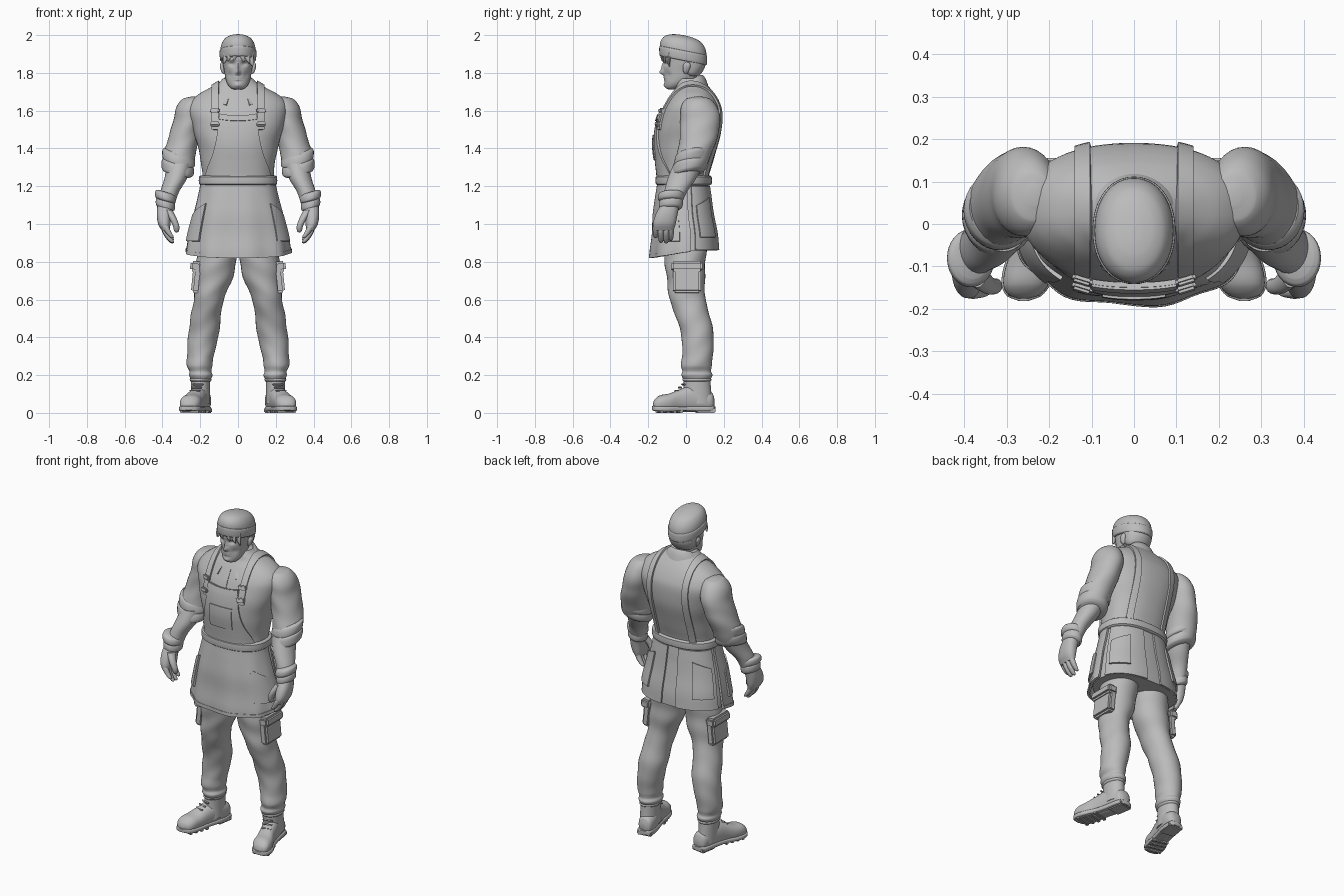
import bpy, bmesh, math
from mathutils import Matrix, Vector

MAT = bpy.data.materials.new("plain grey")
MAT.diffuse_color = (0.5, 0.5, 0.5, 1)
P = 2.3  # squareness of the torso cross-section


def finish(name, bm):
    bmesh.ops.recalc_face_normals(bm, faces=bm.faces)
    me = bpy.data.meshes.new(name)
    bm.to_mesh(me)
    bm.free()
    me.materials.append(MAT)
    ob = bpy.data.objects.new(name, me)
    bpy.context.collection.objects.link(ob)
    return ob


def sample(rows, t):
    """Smooth interpolation of (key, values...) rows."""
    rows = sorted(rows)
    if t <= rows[0][0]:
        return rows[0][1:]
    if t >= rows[-1][0]:
        return rows[-1][1:]
    i = max(k for k in range(len(rows) - 1) if rows[k][0] <= t)
    a, b = rows[i], rows[i + 1]
    lo, hi = rows[max(i - 1, 0)], rows[min(i + 2, len(rows) - 1)]
    h = b[0] - a[0]
    s = (t - a[0]) / h
    out = []
    for k in range(1, len(a)):
        m0 = (b[k] - lo[k]) / (b[0] - lo[0]) * h
        m1 = (hi[k] - a[k]) / (hi[0] - a[0]) * h
        out.append((2*s**3 - 3*s*s + 1)*a[k] + (s**3 - 2*s*s + s)*m0
                   + (3*s*s - 2*s**3)*b[k] + (s**3 - s*s)*m1)
    return out


def spow(v, e):
    return math.copysign(abs(v) ** e, v)


def loft(name, rows, side=1, axis="z", p=2.0, n=32, sub=4, amp=0, freq=60, fn=None):
    """Skin of rings (key, centre, centre, radius, radius) along z or y."""
    rows = sorted(rows)
    ts = [a[0] + (b[0] - a[0]) * k / sub for a, b in zip(rows, rows[1:]) for k in range(sub)]
    bm, rings = bmesh.new(), []
    for t in ts + [rows[-1][0]]:
        c1, c2, r1, r2 = sample(rows, t)
        ring = []
        for k in range(n):
            a = math.tau * k / n
            w = 1 + amp * math.sin(t * freq + 2.2 * math.sin(a + 0.8) + math.sin(2 * a))
            u = c1 + max(r1, .001) * w * spow(math.sin(a), 2 / p)
            v = c2 - max(r2, .001) * w * spow(math.cos(a), 2 / p)
            co = (u, v, t) if axis == "z" else (u, t, v)
            co = fn(*co) if fn else co
            ring.append(bm.verts.new((co[0] * side, co[1], co[2])))
        rings.append(ring)
    for r, q in zip(rings, rings[1:]):
        for k in range(n):
            bm.faces.new((r[k], r[(k+1) % n], q[(k+1) % n], q[k]))
    bm.faces.new(rings[0])
    bm.faces.new(rings[-1])
    return finish(name, bm)


def plate(name, fn, nu=20, nv=16, thick=0.01, side=1):
    """Thick sheet from fn(u, v)."""
    bm = bmesh.new()
    g = []
    for i in range(nu + 1):
        g.append([])
        for j in range(nv + 1):
            x, y, z = fn(i / nu, j / nv)
            g[i].append(bm.verts.new((x * side, y, z)))
    for i in range(nu):
        for j in range(nv):
            bm.faces.new((g[i][j], g[i+1][j], g[i+1][j+1], g[i][j+1]))
    bmesh.ops.recalc_face_normals(bm, faces=bm.faces)
    bmesh.ops.solidify(bm, geom=bm.faces[:], thickness=thick)
    return finish(name, bm)


def box(name, c, d, rot=(0, 0, 0), side=1, bevel=0.006):
    bm = bmesh.new()
    bmesh.ops.create_cube(bm, size=1)
    bmesh.ops.scale(bm, vec=d, verts=bm.verts)
    bmesh.ops.bevel(bm, geom=bm.edges[:], offset=bevel, segments=2, affect="EDGES")
    for k, ax in enumerate("XYZ"):
        bmesh.ops.rotate(bm, matrix=Matrix.Rotation(rot[k], 3, ax), verts=bm.verts)
    bmesh.ops.translate(bm, vec=c, verts=bm.verts)
    bmesh.ops.scale(bm, vec=(side, 1, 1), verts=bm.verts)
    return finish(name, bm)


# jacket
TORSO = [(.86, 0, 0, .255, .168), (.95, 0, 0, .243, .16), (1.05, 0, -.01, .222, .15),
         (1.15, 0, -.012, .2, .138), (1.23, 0, -.012, .188, .13), (1.32, 0, -.005, .195, .145),
         (1.42, 0, .005, .215, .165), (1.52, 0, .02, .245, .17), (1.6, 0, .031, .265, .157),
         (1.65, 0, .036, .25, .136), (1.69, 0, .037, .205, .113), (1.72, 0, .035, .15, .092),
         (1.75, 0, .025, .1, .075), (1.77, 0, .02, .08, .06)]
loft("jacket", TORSO, p=P, n=64, amp=.006, freq=45)


def around(a, z, off):
    """Point on the torso at an angle from the front (degrees)."""
    _, cy, rx, ry = sample(TORSO, z)
    a = math.radians(a)
    return ((rx + off) * spow(math.sin(a), 2 / P), cy - (ry + off) * spow(math.cos(a), 2 / P), z)


def depth(x, z, back=False):
    """Torso y at a given x and z."""
    _, cy, rx, ry = sample(TORSO, z)
    d = ry * max(0, 1 - min(1, abs(x) / rx) ** P) ** (1 / P)
    return cy + d if back else cy - d


def crown(x):
    """Height where the shoulder line passes x."""
    lo, hi = 1.62, 1.77
    for _ in range(30):
        m = (lo + hi) / 2
        lo, hi = (m, hi) if sample(TORSO, m)[2] > x else (lo, m)
    return lo


# apron
BIB = [(1.22, .18), (1.28, .168), (1.36, .135), (1.46, .112), (1.575, .1)]


def bib(u, v):
    z = 1.22 + .355 * v
    x = (2 * u - 1) * sample(BIB, z)[0]
    return x, depth(x, z) - .014, z + .01 * (x / .1) ** 2 * v


def skirt(u, v):
    a = (2 * u - 1) * 96
    lo = .82 + .035 * (abs(a) / 96) ** 2
    ripple = .005 * (1 - v) * math.sin(a * .16)
    return around(a, lo + (1.235 - lo) * v, .010 + .013 * (1 - v) + ripple)


plate("apron_bib", bib, thick=.012)
plate("bib_top_hem", lambda u, v: (lambda q: (q[0], q[1] - .006, q[2]))(bib(u, .92 + .08 * v)), nv=2)
plate("bib_pocket", lambda u, v: (.15 * (u - .5), depth(.15 * (u - .5), 1.34 + .13 * v) - .02, 1.34 + .13 * v))
plate("apron_skirt", skirt, nu=48, nv=20, thick=.012)
plate("apron_hem", lambda u, v: (lambda q: (q[0] * 1.012, q[1] * 1.012, q[2]))(skirt(u, .05 * v)), nu=48, nv=2)
loft("waistband", [(z, 0, -.012, .188 + o, .13 + o) for z, o in
                   ((1.205, .008), (1.212, .018), (1.25, .018), (1.257, .008))], p=P, n=64, sub=2)


def strap(u, v):
    x = .122 + (u - .5) * .036
    zc, back = crown(x), v > .3
    t, z0 = ((1 - v) / .7, 1.23) if back else (v / .3, 1.5)
    e = math.sin(math.pi / 2 * t)
    z = z0 + (zc - z0) * e
    return x, depth(x, z, back) + (.012 if back else -.012) * (1 - e ** 8), z + .012 * e ** 4


def collar(u, v):
    th = math.radians(-157 + 314 * u)
    s = ((1 - math.cos(th)) / 2) ** 1.5
    x0, y0, z0 = .077 * math.sin(th), .015 + .072 * math.cos(th), 1.79 - .1 * s
    x1 = (.115 + .045 * s) * math.sin(th)
    y1, z1 = .02 + (.1 + .05 * s) * math.cos(th), 1.725 - .1 * s
    return x0 + (x1 - x0) * v, y0 + (y1 - y0) * v, z0 + (z1 - z0) * v + .012 * math.sin(math.pi * v)


plate("collar", collar, nu=40, nv=6)
plate("shirt_placket", lambda u, v: (.03 * (u - .5), depth(0, 1.56 + .11 * v) - .003, 1.56 + .11 * v), nu=2)

# neck and head with sculpted face
loft("neck", [(1.62, 0, .01, .07, .065), (1.7, 0, 0, .062, .06), (1.8, 0, -.005, .062, .06)])
FACE = [(0, 1.803, .011, .014, -.022), (0, 1.83, .008, .022, -.012), (0, 1.775, .02, .005, -.005),
        (0, 1.764, .018, .005, -.005), (0, 1.735, .02, .012, -.008), (.033, 1.847, .016, .011, .012),
        (-.033, 1.847, .016, .011, .012), (.035, 1.87, .025, .008, -.006), (-.035, 1.87, .025, .008, -.006),
        (.045, 1.79, .014, .018, .007), (-.045, 1.79, .014, .018, .007)]


def face(x, y, z):
    if y < -.03:
        y += sum(d * math.exp(-((x - a) / s) ** 2 - ((z - b) / t) ** 2) for a, b, s, t, d in FACE)
    return x, y, z


loft("head", [(1.712, 0, -.075, .02, .018), (1.72, 0, -.07, .038, .036), (1.74, 0, -.055, .055, .056),
              (1.77, 0, -.033, .066, .08), (1.81, 0, -.02, .073, .097), (1.85, 0, -.013, .08, .106),
              (1.9, 0, -.012, .083, .112), (1.95, 0, -.012, .07, .09)], p=2.2, n=72, sub=9, fn=face)
loft("hair_back", [(1.785, 0, .03, .06, .04), (1.8, 0, .022, .074, .062), (1.84, 0, .022, .085, .08),
                   (1.89, 0, .02, .088, .085)], amp=.012)
for i, (x, zt, dx) in enumerate(((-.06, 1.85, -.015), (-.035, 1.862, -.02), (-.01, 1.865, -.012),
                                 (.018, 1.86, .012), (.042, 1.85, .018), (.065, 1.835, .012))):
    y = -.125 + 9 * x * x
    loft(f"fringe_lock_{i}", [(zt, x + dx, y - .002, .003, .003), (zt + .02, x + dx * .6, y - .004, .012, .007),
                              (1.91, x, y, .017, .01)], n=10)


# knit cap, sloping down to the back
def slope(x, y, z):
    return x, y, z - .2 * y


CAP = [(1.865, 0, -.015, .088, .118), (1.9, 0, -.015, .093, .123), (1.94, 0, -.015, .09, .12),
       (1.972, 0, -.013, .074, .1), (1.988, 0, -.01, .05, .07), (1.995, 0, -.01, .022, .035), (1.997, 0, -.01, .003, .003)]
loft("cap", CAP, p=2.1, n=48, fn=slope)
loft("cap_band", [(1.862, 0, -.015, .09, .12), (1.867, 0, -.015, .095, .125), (1.913, 0, -.015, .097, .126),
                  (1.918, 0, -.015, .09, .12)], p=2.1, n=48, fn=slope)

for s, tag in ((1, "left_"), (-1, "right_")):
    # apron details
    plate(tag + "strap", strap, nu=4, nv=60, thick=.01, side=s)
    for z in (1.53, 1.6):
        box(f"{tag}buckle_{z}", (.122, depth(.122, z) - .018, z), (.05, .02, .026), (-.3, 0, .3), s)
    plate(tag + "apron_pocket", lambda u, v: around(46 + 36*u, .91 + (.2 - .06*u)*v, .03 - .008*v), thick=.014, side=s)
    plate(tag + "back_panel", lambda u, v: around(104 + 68*u, .862 + .34*v, .01), thick=.01, side=s)
    plate(tag + "back_pocket", lambda u, v: around(112 + 36*u, .93 + (.17 + .04*u)*v, .019), thick=.01, side=s)
    loft(tag + "ear", [(1.795, .075, .0, .005, .008), (1.81, .08, .0, .01, .015), (1.84, .084, .005, .012, .02),
                       (1.855, .085, .005, .005, .01)], s, n=16)
    # arm
    loft(tag + "sleeve", [(1.674, .235, .065, .015, .02), (1.664, .24, .065, .05, .06), (1.62, .25, .07, .075, .095),
                          (1.55, .262, .075, .08, .106), (1.48, .28, .07, .082, .102), (1.42, .297, .058, .083, .096),
                          (1.36, .31, .04, .085, .09), (1.3, .318, .02, .075, .085)], s, amp=.015, freq=50, sub=6)
    for i, (z, x, y, r) in enumerate(((1.345, .314, .033, .085), (1.295, .32, .018, .084))):
        loft(f"{tag}rolled_cuff_{i}", [(z - .035, x + .004, y - .008, r - .012, r - .006), (z - .022, x, y - .004, r, r + .006),
                                       (z + .02, x, y + .004, r, r + .006), (z + .033, x, y + .006, r - .012, r - .006)],
             s, amp=.012, fn=lambda x, y, z: (x, y, z + .25 * (x - .31) + .15 * y))
    loft(tag + "forearm", [(1.32, .308, .015, .066, .08), (1.24, .33, -.022, .06, .075), (1.17, .362, -.055, .05, .06),
                           (1.1, .38, -.075, .044, .05)], s)
    # glove
    for i, (z, g) in enumerate(((1.145, .004), (1.105, 0))):
        loft(f"{tag}glove_cuff_{i}", [(z - .025, .386, -.084, .042, .054), (z - .015, .385, -.082, .05 + g, .062 + g),
                                      (z + .015, .383, -.078, .05 + g, .062 + g), (z + .025, .38, -.074, .042, .054)],
             s, fn=lambda x, y, z: (x, y, z + .3 * (x - .385)))
    loft(tag + "palm", [(1.1, .387, -.085, .04, .05), (1.05, .392, -.103, .038, .058), (1.0, .39, -.115, .033, .06),
                        (.965, .383, -.118, .02, .052)], s, p=2.4)
    for i, (y, tip) in enumerate(((-.16, .925), (-.133, .9), (-.105, .897), (-.08, .912))):
        loft(f"{tag}finger_{i}", [(tip, .348, y, .003, .003), (tip + .005, .35, y, .011, .01), (tip + .03, .368, y, .016, .015),
                                  (tip + .06, .383, y, .018, .016), (1.0, .39, y + .005, .018, .016)], s, n=14)
    loft(tag + "thumb", [(.955, .325, -.142, .003, .003), (.962, .325, -.142, .012, .013), (.99, .328, -.147, .017, .018),
                         (1.03, .345, -.143, .02, .022), (1.075, .37, -.12, .022, .03)], s, n=16)
    # trouser leg with cargo pocket
    loft(tag + "trouser_leg", [(.92, .1, 0, .098, .115), (.8, .115, -.005, .106, .108), (.7, .13, 0, .097, .1),
                               (.6, .155, .008, .079, .095), (.5, .172, .04, .08, .09), (.4, .184, .062, .08, .085),
                               (.3, .2, .06, .07, .081), (.25, .202, .056, .068, .082), (.22, .2, .056, .058, .076),
                               (.2, .198, .056, .062, .082), (.175, .198, .056, .052, .07)], s, amp=.022, freq=48, sub=6)
    box(tag + "cargo_pocket", (.218, .005, .705), (.05, .15, .14), (0, -.1, 0), s, .012)
    box(tag + "pocket_flap", (.222, .005, .775), (.062, .165, .055), (0, -.1, 0), s, .012)
    # boot
    loft(tag + "boot_shaft", [(.05, .197, .06, .05, .08), (.12, .198, .06, .05, .073), (.19, .198, .058, .052, .07)], s)
    loft(tag + "boot_top_roll", [(.165, .198, .058, .05, .068), (.175, .198, .058, .058, .077), (.19, .198, .058, .05, .068)], s)
    loft(tag + "boot_foot", [(.15, .185, .055, .018, .02), (.14, .186, .06, .038, .045), (.1, .19, .065, .048, .056),
                             (.04, .202, .075, .05, .07), (-.03, .222, .066, .05, .06), (-.09, .243, .054, .056, .048),
                             (-.14, .254, .05, .054, .042), (-.168, .259, .042, .036, .026), (-.176, .26, .04, .01, .008)],
         s, "y", 2.3)
    loft(tag + "sole", [(.155, .185, .022, .02, .012), (.145, .186, .022, .042, .014), (.06, .198, .022, .05, .014),
                        (-.02, .219, .022, .05, .013), (-.09, .243, .021, .06, .014), (-.14, .254, .022, .058, .014),
                        (-.17, .259, .024, .04, .013), (-.181, .26, .025, .012, .01)], s, "y", 5)
    box(tag + "heel", (.19, .1, .014), (.09, .1, .028), (0, 0, .17), s)
    for i in range(4):
        box(f"{tag}tread_{i}", (.256 - .012 * i, -.14 + .035 * i, .009), (.1, .018, .018), (0, 0, .25), s, .003)
        box(f"{tag}lace_{i}", (.228 - .008 * i, -.05 + .018 * i, .118 + .016 * i), (.06, .01, .008), (.6, 0, .3), s, .003)

# smooth shading with sharp edges kept
bpy.ops.object.select_all(action="SELECT")
bpy.context.view_layer.objects.active = bpy.data.objects["jacket"]
bpy.ops.object.shade_smooth_by_angle(angle=math.radians(42))
